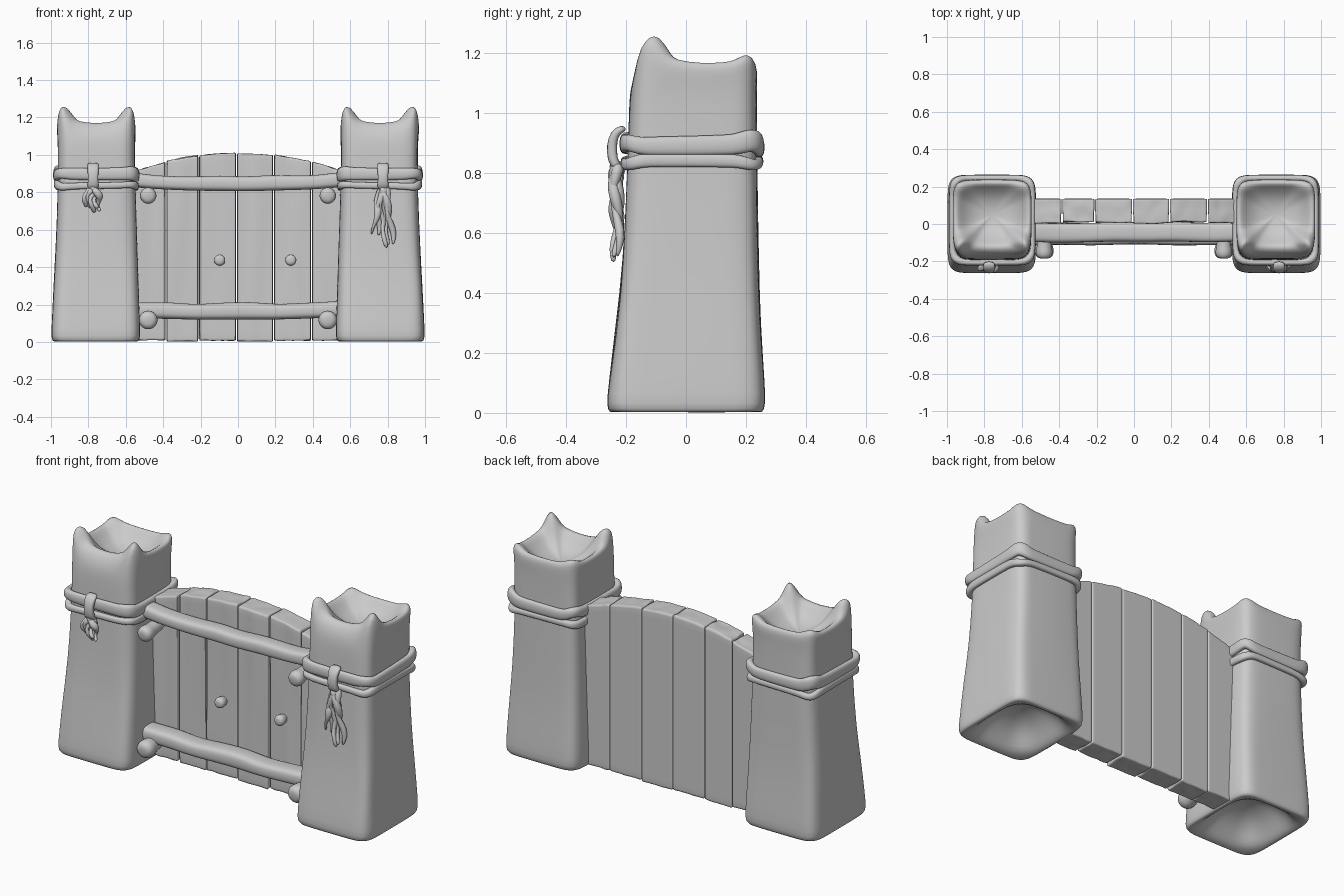
import bpy, bmesh, random
from math import cos, sin, pi
from mathutils import Vector, noise

if "Cube" in bpy.data.objects:
    bpy.data.objects.remove(bpy.data.objects["Cube"])

random.seed(4)


def squircle(t, n):
    c, s = cos(t), sin(t)
    return (abs(c) ** (2 / n) * (1 if c > 0 else -1), abs(s) ** (2 / n) * (1 if s > 0 else -1))


def finish(name, bm, sub=1, smooth=40):
    bmesh.ops.recalc_face_normals(bm, faces=bm.faces)
    me = bpy.data.meshes.new(name)
    bm.to_mesh(me)
    bm.free()
    ob = bpy.data.objects.new(name, me)
    bpy.context.collection.objects.link(ob)
    for p in me.polygons:
        p.use_smooth = True
    if sub:
        ob.modifiers.new("Subdivision", 'SUBSURF').levels = sub
        ob.modifiers["Subdivision"].render_levels = sub
    return ob


def loft(name, rings, closed=False, sub=1):
    bm = bmesh.new()
    vs = [[bm.verts.new(p) for p in r] for r in rings]
    n, m = len(vs[0]), len(vs)
    for i in range(m if closed else m - 1):
        a, b = vs[i], vs[(i + 1) % m]
        for j in range(n):
            bm.faces.new((a[j], a[(j + 1) % n], b[(j + 1) % n], b[j]))
    if not closed:
        bm.faces.new(vs[0])
        bm.faces.new(vs[-1])
    return finish(name, bm, sub)


def tube(name, pts, ref, n=2, seg=10, closed=False, sub=1):
    """Sweep; each point is (x, y, z, half size along ref, half size across)."""
    P = [Vector(p[:3]) for p in pts]
    rings = []
    for i, p in enumerate(pts):
        if closed:
            t = P[(i + 1) % len(P)] - P[i - 1]
        else:
            t = P[min(i + 1, len(P) - 1)] - P[max(i - 1, 0)]
        t.normalize()
        u = Vector(ref)
        u = (u - t * u.dot(t)).normalized()
        v = t.cross(u)
        ring = []
        for k in range(seg):
            a, b = squircle(2 * pi * (k + .5) / seg, n)
            ring.append(P[i] + u * a * p[3] + v * b * p[4])
        rings.append(ring)
    return loft(name, rings, closed, sub)


def post(s, name):
    N = 48
    # z, x0, x1, y0, y1, squareness (left post; mirrored by s)
    body = [(.004, -.975, -.545, -.24, .24, 6), (0, -.99, -.532, -.256, .256, 7),
            (.025, -1.0, -.522, -.266, .266, 7), (.1, -.996, -.524, -.258, .263, 7),
            (.3, -.985, -.53, -.232, .25, 7), (.5, -.974, -.537, -.21, .242, 6),
            (.8, -.962, -.548, -.195, .237, 6), (1.0, -.962, -.552, -.19, .236, 6),
            (1.08, -.964, -.55, -.186, .236, 6)]
    # offset from rim height, bounds
    rim = [(-.05, -.968, -.548, -.172, .238, 6), (-.012, -.97, -.547, -.15, .236, 6),
           (0, -.955, -.56, -.125, .22, 6), (-.012, -.935, -.58, -.105, .205, 5)]
    bowl = [(.85, .35), (.6, .75), (.3, .95), (.06, 1)]

    def ring(b, zf):
        out = []
        for k in range(N):
            t = 2 * pi * k / N
            a, c = squircle(t, b[5])
            x = (b[1] + b[2]) / 2 + a * (b[2] - b[1]) / 2
            y = (b[3] + b[4]) / 2 + c * (b[4] - b[3]) / 2
            z = zf(t)
            w = .007 * noise.noise((x * 9 + s, y * 9, z * 2)) * (.1 < z < 1.1)
            out.append(Vector((s * -1 * (x + w), y + w, z)))
        return out

    def crest(t):
        return 1.17 + abs(sin(2 * t)) ** 1.5 * (.092 if sin(t) < 0 else .028)

    def scoop(base, bounds, rimz, depth):
        c = sum(base, Vector()) / len(base)
        res = []
        for f, d in bowl:
            res.append([Vector((c.x + (p.x - c.x) * f, c.y + (p.y - c.y) * f,
                                p.z * (1 - d) + depth * d)) for p in base])
        return res

    inner_bottom = ring((0, -.955, -.565, -.215, .215, 3.5), lambda t: .012)
    rings = scoop(inner_bottom, None, 0, .14)[::-1] + [inner_bottom]
    rings += [ring(b, lambda t, z=b[0]: z) for b in body]
    top = [ring(b, lambda t, o=b[0]: crest(t) + o) for b in rim]
    rings += top + scoop(top[-1], None, 0, 1.08)
    loft(name, rings)


def rope_band(s, name, z0, h, thick, grow, rise, phase):
    pts = []
    for k in range(56):
        t = 2 * pi * k / 56
        a, c = squircle(t, 7)
        corner = abs(sin(2 * t)) ** 2
        x = .7575 + a * (.211 + grow)
        y = .02 + c * (.222 + grow)
        z = z0 + rise * corner + .006 * sin(3 * t + phase)
        pts.append((s * x, y, z, h * (1 + .15 * sin(2 * t + phase)), thick * (1 + .3 * corner)))
    tube(name, pts, (0, 0, 1), 2.6, 10, True)


def tassel(s, name, cx, top, length, width, count):
    for i in range(count):
        f = i / (count - 1) * 2 - 1
        L = length * random.uniform(.72, 1) if i != count // 2 else length
        ph = random.uniform(0, 6)
        pts = []
        for j in range(8):
            q = j / 7
            r = (.016 + .008 * sin(q * 9 + ph)) * (1 - .6 * q ** 3) + .002
            pts.append((cx + f * width * q ** .7 * (1.1 - .3 * q) + .013 * sin(q * 8 + ph),
                        -.232 + .014 * sin(q * 7 + ph * 2), top - L * q, r * .9, r))
        tube(f"{name}_strand_{i}", pts, (0, 1, 0), 2, 8)


for s, side in ((-1, "left"), (1, "right")):
    post(s, side + "_post")
    rope_band(s, side + "_upper_rope", .892, .034, .017, .004, .012, 0)
    rope_band(s, side + "_lower_rope", .838, .021, .015, .002, -.004, 2)
    # knot wrapped over the ropes
    kx = s * .775
    tube(side + "_knot", [(kx, -.2, .95, .028, .01), (kx, -.228, .945, .034, .015),
                          (kx, -.246, .915, .03, .017), (kx, -.248, .87, .027, .018),
                          (kx, -.242, .83, .032, .018), (kx, -.215, .815, .025, .012)],
         (1, 0, 0), 3, 12)
tassel(-1, "left_tassel", -.78, .835, .145, .055, 5)
tassel(1, "right_tassel", .775, .835, .335, .062, 6)


# planks with an arched top
def arch(x):
    return 1.008 - .32 * x * x


edges = [-.56, -.385, -.21, -.008, .19, .393, .56]
for i in range(6):
    x0, x1 = edges[i] + .002, edges[i + 1] - .002
    front, lift, foot = random.uniform(0, .012), random.uniform(-.006, .006), random.uniform(.002, .012)
    bm = bmesh.new()
    bmesh.ops.create_cube(bm, size=1)
    bmesh.ops.subdivide_edges(bm, edges=bm.edges[:], cuts=7, use_grid_fill=True)
    for v in bm.verts:
        u, d, h = v.co.x + .5, v.co.y + .5, v.co.z + .5
        # pull the outer loops close to the border so that edges stay rounded
        u, d, h = [q if q in (0, 1) else .5 + (q - .5) * k for q, k in ((u, 1.2), (d, 1.15), (h, 1.28))]
        x = x0 + (x1 - x0) * u
        zt = arch(x) + lift
        z = foot + (zt - foot) * h
        wob = noise.noise((x * 14, i * 5, z * 1.5))
        y = front + (.135 - front) * d + (.007 * wob * (1 - d))
        if v.co.x in (-.5, .5) and d < .5:
            x += (.003 if v.co.x < 0 else -.003) * (1 + noise.noise((i * 3 + u, z * 6, 0)))
        if h in (0, 1):
            z += .007 * noise.noise((x * 25, y * 15, i + h * 9))
        v.co = (x, y, z)
    finish(f"plank_{i + 1}", bm)


# rails across the planks
def rail(name, zf, yc, hy, hz):
    pts = []
    for k in range(25):
        x = -.57 + 1.14 * k / 24
        w = noise.noise((x * 5, zf(0) * 9, 0))
        pts.append((x, yc + .006 * w, zf(x) + .007 * w, hz * (1 + .12 * w), hy))
    tube(name, pts, (0, 0, 1), 3.2, 16)


rail("upper_rail", lambda x: .844 + .07 * x * x, -.045, .052, .039)
rail("lower_rail", lambda x: .162 + .05 * x * x * (1 if x > 0 else .6), -.053, .06, .044)


# round pegs
def peg(name, x, z, r, y_tip):
    prof = [(.03, .8), (y_tip + r * 1.5, .85), (y_tip + r * 1.2, 1.02), (y_tip + r * .5, 1.05),
            (y_tip + r * .12, .8), (y_tip, .35)]
    tube(name, [(x, y, z + .1 * (y - .03) * (r > .04), r * f, r * f) for y, f in prof], (0, 0, 1), 2, 14)


for x, sd in ((-.48, "left"), (.48, "right")):
    peg(sd + "_upper_peg", x, .8, .044, -.185)
    peg(sd + "_lower_peg", x, .135, .05, -.185)
peg("left_stud", -.098, .437, .03, -.045)
peg("right_stud", .282, .437, .03, -.045)
